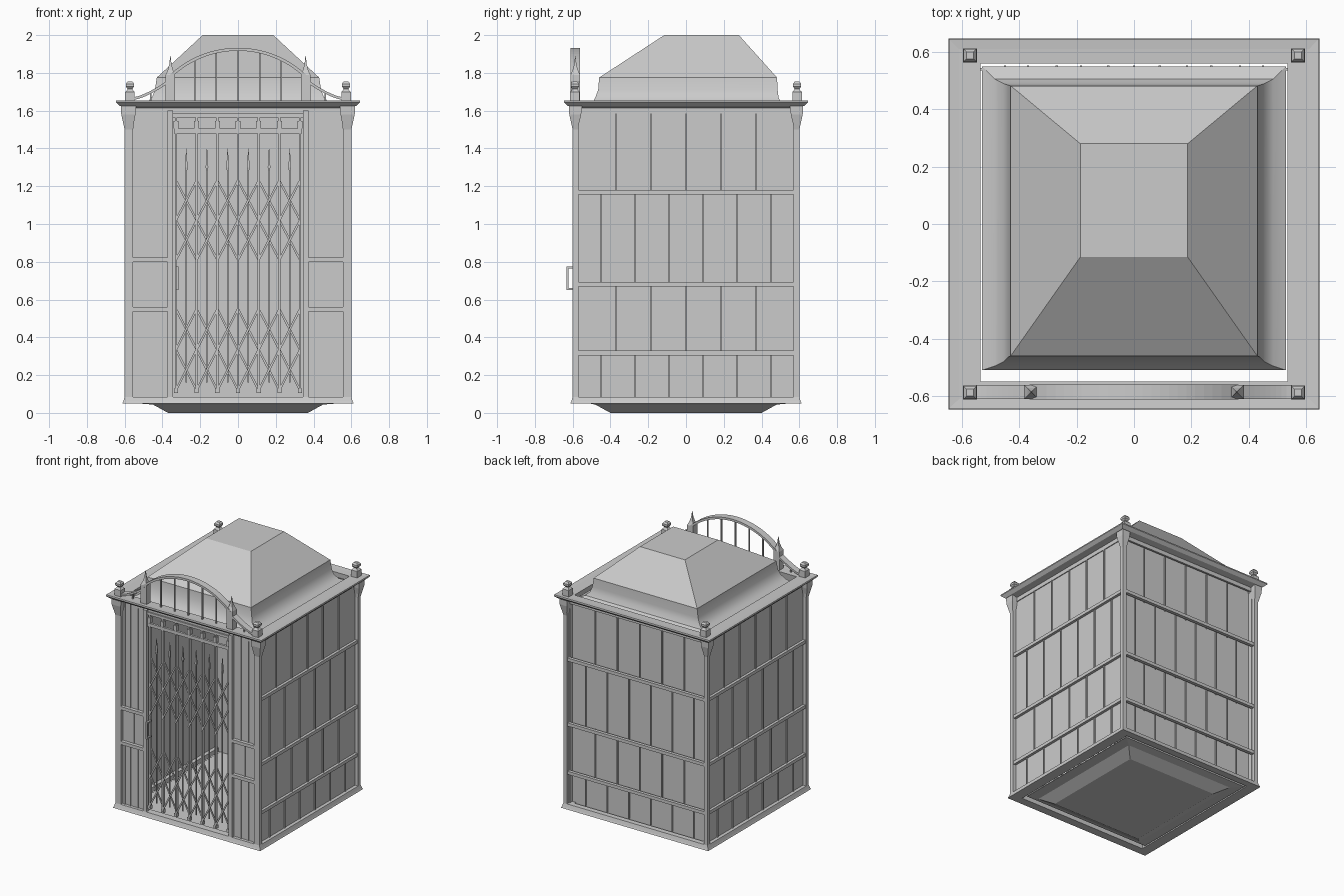
import bpy, bmesh, math
from mathutils import Vector, Matrix

if "Cube" in bpy.data.objects:
    bpy.data.objects.remove(bpy.data.objects["Cube"])


def finish(name, bm):
    bmesh.ops.recalc_face_normals(bm, faces=bm.faces)
    me = bpy.data.meshes.new(name)
    bm.to_mesh(me)
    bm.free()
    ob = bpy.data.objects.new(name, me)
    bpy.context.collection.objects.link(ob)
    return ob


def boxes(name, items):
    """One object from (x0, x1, y0, y1, z0, z1) boxes."""
    bm = bmesh.new()
    for x0, x1, y0, y1, z0, z1 in items:
        m = Matrix.Translation(((x0 + x1) / 2, (y0 + y1) / 2, (z0 + z1) / 2))
        bmesh.ops.create_cube(bm, size=1, matrix=m @ Matrix.Diagonal((x1 - x0, y1 - y0, z1 - z0, 1)))
    return finish(name, bm)


def loft(name, rings, loop=False):
    """Skin rectangles (x0, x1, y0, y1, z); capped, or closed into a frame."""
    bm = bmesh.new()
    vs = [[bm.verts.new(p) for p in ((a, c, z), (b, c, z), (b, d, z), (a, d, z))]
          for a, b, c, d, z in rings]
    pairs = list(zip(vs, vs[1:])) + ([(vs[-1], vs[0])] if loop else [])
    for r, s in pairs:
        for i in range(4):
            j = (i + 1) % 4
            bm.faces.new((r[i], r[j], s[j], s[i]))
    if not loop:
        bm.faces.new(vs[0])
        bm.faces.new(vs[-1])
    return finish(name, bm)


def square(x, y, h, z):
    return (x - h, x + h, y - h, y + h, z)


def strip(name, pts, t, y0, y1):
    """Ribbon of thickness t along (x, z) points, extruded from y0 to y1."""
    bm = bmesh.new()
    rows = []
    for i, p in enumerate(pts):
        a, b = Vector(pts[max(i - 1, 0)]), Vector(pts[min(i + 1, len(pts) - 1)])
        d = (b - a).normalized()
        n = Vector((-d.y, d.x)) * t / 2
        q, r = Vector(p) + n, Vector(p) - n
        rows.append([bm.verts.new(v) for v in
                     ((q.x, y0, q.y), (q.x, y1, q.y), (r.x, y1, r.y), (r.x, y0, r.y))])
    for r, s in zip(rows, rows[1:]):
        for i in range(4):
            j = (i + 1) % 4
            bm.faces.new((r[i], r[j], s[j], s[i]))
    bm.faces.new(rows[0])
    bm.faces.new(rows[-1])
    return finish(name, bm)


# Floor pan, base skirting and cornice
loft("floor_pan", [(-.525, .525, -.51, .545, .055), (-.525, .525, -.51, .545, .05),
                   (-.45, .45, -.48, .48, .044), (-.37, .37, -.4, .4, 0)])
loft("base_skirting", [(-.535, .535, -.55, .56, .05), square(0, 0, .612, .05), square(0, 0, .607, .062),
                       square(0, 0, .6, .085), (-.535, .535, -.55, .56, .085)], True)
loft("cornice", [(-.535, .535, -.55, .56, 1.65), square(0, 0, .61, 1.652), square(0, 0, .645, 1.655),
                 square(0, 0, .647, 1.645), square(0, 0, .625, 1.625), square(0, 0, .602, 1.62),
                 square(0, 0, .58, 1.615), square(0, 0, .58, 1.585), (-.56, .56, -.56, .565, 1.585)], True)

# Roof with coved skirt and hipped top
roof = loft("roof", [(-.53, .53, -.51, .55, 1.62), (-.485, .485, -.495, .505, 1.64),
                     (-.455, .455, -.48, .49, 1.67), (-.44, .44, -.465, .485, 1.71),
                     (-.43, .43, -.46, .482, 1.775), (-.187, .187, -.115, .28, 2.0)])
bpy.context.view_layer.objects.active = roof
roof.select_set(True)
bpy.ops.object.shade_smooth_by_angle(angle=math.radians(29))

# Corner posts with flared brackets, and ball finials above them
for sx in (-1, 1):
    for sy in (-1, 1):
        inner = .555 if sy < 0 else .57
        prof = [(inner, .57, .6, .08), (inner, .57, .6, 1.5), (inner - .003, .567, .607, 1.53),
                (inner - .012, .555, .618, 1.58), (inner - .015, .55, .62, 1.63)]
        rings = []
        for ix, iy, o, z in prof:
            xs, ys = sorted((sx * ix, sx * o)), sorted((sy * iy, sy * o))
            rings.append((*xs, *ys, z))
        loft("corner_post", rings)
        x, y = sx * .572, sy * .588
        loft("corner_finial", [square(x, y, h, z) for h, z in
             ((.025, 1.65), (.025, 1.70), (.019, 1.705), (.012, 1.715), (.022, 1.727),
              (.022, 1.742), (.012, 1.755))])

# Panelled walls: back and both sides share one layout of rails and bars
rails = [.085, .317, .68, 1.168, 1.59]
odd, even = [-.37, -.185, 0, .185, .37], [-.45, -.27, -.09, .09, .27, .45]


def wall(angle, name, depth):
    """Panel with its face at the given distance; rails run out to the posts."""
    items = [(-.575, .575, depth - .01, depth, .055, 1.62)]
    items += [(-.572, .572, .57, .594, z - .012, z + .012) for z in rails[1:4]]
    for k, us in enumerate((even, odd, even, odd)):
        items += [(u - .004, u + .004, depth - .002, depth + .008, rails[k], rails[k + 1]) for u in us]
    ob = boxes(name, items)
    ob.data.transform(Matrix.Rotation(angle, 4, 'Z'))


wall(0, "back_wall", .545)
wall(math.pi / 2, "left_wall", .574)
wall(-math.pi / 2, "right_wall", .574)

# Front side panels, door jambs and their rails
for s in (-1, 1):
    def m(x0, x1, *r):
        a, b = sorted((s * x0, s * x1))
        return (a, b, *r)
    items = [m(.36, .57, -.576, -.566, .07, 1.6), m(.343, .372, -.6, -.56, .08, 1.6)]
    items += [m(.37, .557, -.602, -.57, z - .012, z + .012) for z in (.548, .81)]
    for z0, z1, xs in ((.08, .548, (.43, .49, .535)), (.548, .81, (.463,)), (.81, 1.6, (.43, .49, .535))):
        items += [m(x - .004, x + .004, -.582, -.57, z0, z1) for x in xs]
    boxes("front_side_panel", items)

# Folding gate: track, hanger rail, uprights, spiked bars and lattice
boxes("gate_track", [(-.345, .345, -.59, -.555, 1.565, 1.585), (-.34, .34, -.592, -.575, 1.48, 1.505)])
P = .1095
xs = [-.3285 + P * i for i in range(7)]
boxes("gate_uprights", [(x - .006, x + .006, -.586, -.562, .12, 1.565) for x in xs]
      + [(x - .011, x + .011, -.588, -.562, .105, .13) for x in xs]
      + [(x - .013, x + .013, -.59, -.562, 1.505, 1.545) for x in xs])
for x in xs[:-1]:
    loft("gate_spike_bar", [square(x + P / 2, -.576, h, z) for h, z in
         ((.004, .16), (.004, 1.28), (.007, 1.3), (.001, 1.4))])
for z0, z1 in ((.12, .55), (.81, 1.23)):
    for i in range(-1, 6):
        a, b = max(i, 0), min(i + 2, 6)
        za, zb = z0 + (z1 - z0) * (a - i) / 2, z0 + (z1 - z0) * (b - i) / 2
        strip("gate_lattice", [(xs[a], za), (xs[b], zb)], .011, -.592, -.586)
        strip("gate_lattice", [(xs[a], z0 + z1 - za), (xs[b], z0 + z1 - zb)], .011, -.564, -.558)
boxes("gate_handle", [(-.327, -.315, -.632, -.622, .65, .775), (-.328, -.314, -.63, -.58, .65, .66),
                      (-.328, -.314, -.63, -.58, .765, .775)])

# Front crest: central arch, swept side curves, bars and spires
R = (.36 ** 2 + .145 ** 2) / (2 * .145)
zc = 1.925 - R


def arch(x):
    return zc + math.sqrt(R * R - x * x)


def sweep(x):
    return 1.665 + .095 * ((.55 - x) / .19) ** 1.4


strip("crest_arch", [(x, arch(x)) for x in (-.36 + .03 * i for i in range(25))], .016, -.612, -.56)
boxes("crest_bars", [(x - .004, x + .004, -.592, -.582, 1.65, arch(x)) for x in (-.23, -.115, 0, .115, .23)]
      + [(x - .004, x + .004, -.592, -.582, 1.65, sweep(.463)) for x in (-.463, .463)])
for s in (-1, 1):
    strip("crest_side_curve", [(s * x, sweep(x)) for x in (.36 + .019 * i for i in range(11))],
          .014, -.61, -.562)
    loft("crest_spire", [square(s * .358, -.586, h, z) for h, z in
         ((.025, 1.65), (.025, 1.79), (.014, 1.815), (.006, 1.845), (.001, 1.89))])
